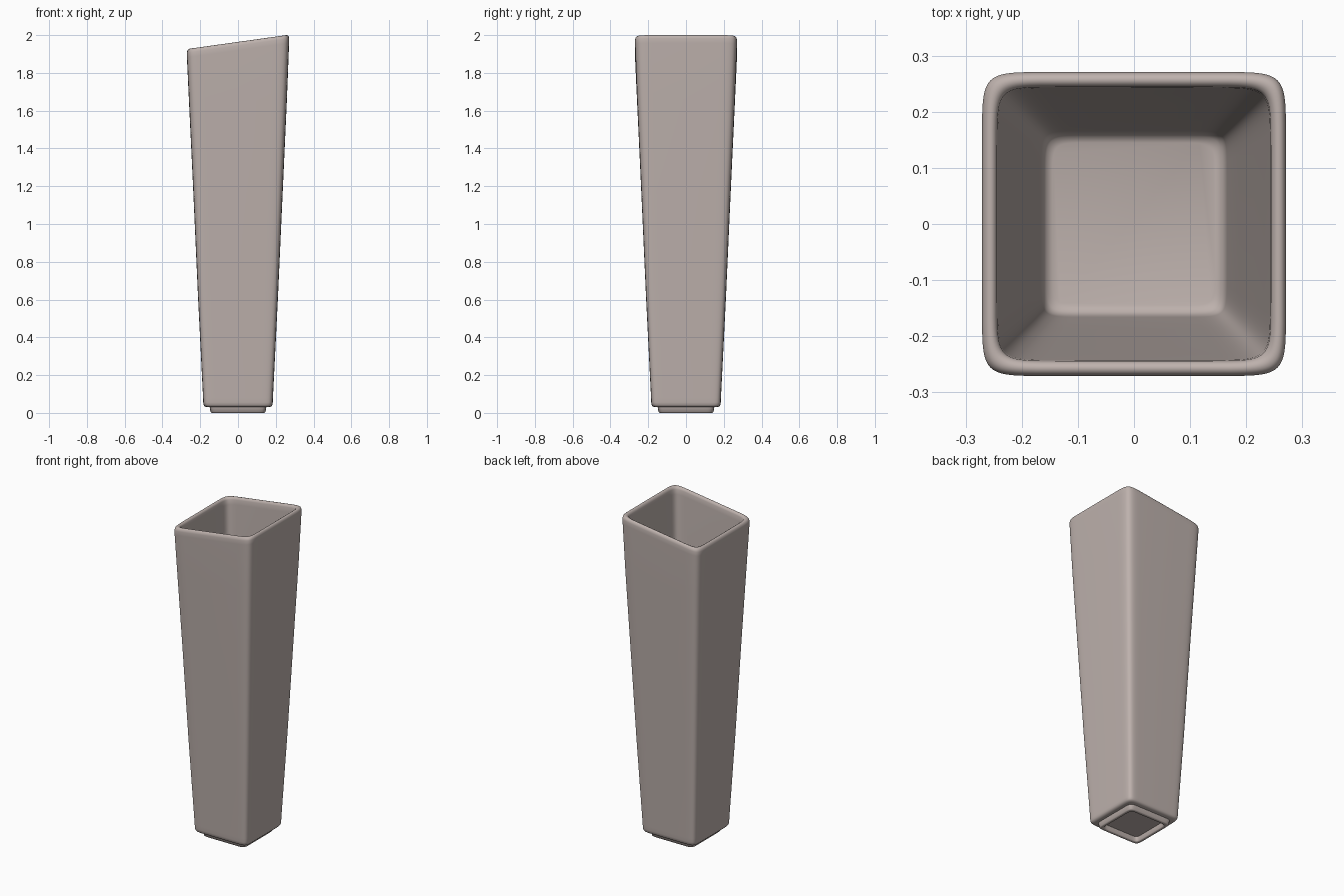
import bpy, bmesh, math

cube = bpy.data.objects.get("Cube")
if cube:
    bpy.data.objects.remove(cube, do_unlink=True)

SIDES = 72        # points around each ring
POWER = 12        # squareness of the rounded cross-section
SLOPE = 0.14      # slant of the rim along x

# One glazed clay colour
clay = bpy.data.materials.new("warm_grey_clay")
clay.use_nodes = True
colour = (0.51, 0.44, 0.415, 1)
clay.diffuse_color = colour
clay.node_tree.nodes["Principled BSDF"].inputs["Base Color"].default_value = colour


def soft(value):
    return math.copysign(abs(value) ** (2 / POWER), value) if abs(value) > 1e-6 else 0


def ring(bm, half, z, tilt):
    """Softly bulging square ring, tilted along x by the given share."""
    points = []
    for i in range(SIDES):
        a = math.tau * i / SIDES
        x, y = half * soft(math.cos(a)), half * soft(math.sin(a))
        points.append(bm.verts.new((x, y, z + tilt * SLOPE * x)))
    return points


# Profile: half width, height, share of rim slant
foot = [(0.122, 0.03, 0), (0.124, 0.004, 0), (0.128, 0, 0), (0.14, 0, 0),
        (0.145, 0.004, 0), (0.15, 0.03, 0)]
base_edge = [(0.166, 0.031, 0), (0.176, 0.034, 0), (0.182, 0.042, 0), (0.184, 0.056, 0)]
wall = [(0.185, 0.08, 0), (0.211, 0.6, 0), (0.238, 1.2, 0), (0.259, 1.65, 0.3),
        (0.2705, 1.92, 1)]
rim = [(0.271, 1.945, 1), (0.268, 1.957, 1), (0.262, 1.963, 1), (0.255, 1.964, 1),
       (0.248, 1.96, 1), (0.244, 1.95, 1)]
inside = [(0.2425, 1.92, 1), (0.232, 1.65, 0.3), (0.213, 1.2, 0), (0.187, 0.6, 0),
          (0.166, 0.12, 0), (0.163, 0.088, 0), (0.156, 0.075, 0), (0.145, 0.07, 0)]

# Vase: loft the whole shell from the recess under the foot to the inner floor
bm = bmesh.new()
rings = [ring(bm, *step) for step in foot + base_edge + wall + rim + inside]
for low, high in zip(rings, rings[1:]):
    for i in range(SIDES):
        j = (i + 1) % SIDES
        bm.faces.new((low[i], low[j], high[j], high[i]))
bm.faces.new(rings[0][::-1])
bm.faces.new(rings[-1])
bmesh.ops.recalc_face_normals(bm, faces=bm.faces)

mesh = bpy.data.meshes.new("square_vase")
bm.to_mesh(mesh)
bm.free()
mesh.materials.append(clay)
vase = bpy.data.objects.new("square_vase", mesh)
bpy.context.collection.objects.link(vase)

bpy.ops.object.select_all(action='DESELECT')
vase.select_set(True)
bpy.context.view_layer.objects.active = vase
bpy.ops.object.shade_smooth_by_angle(angle=math.radians(50))
